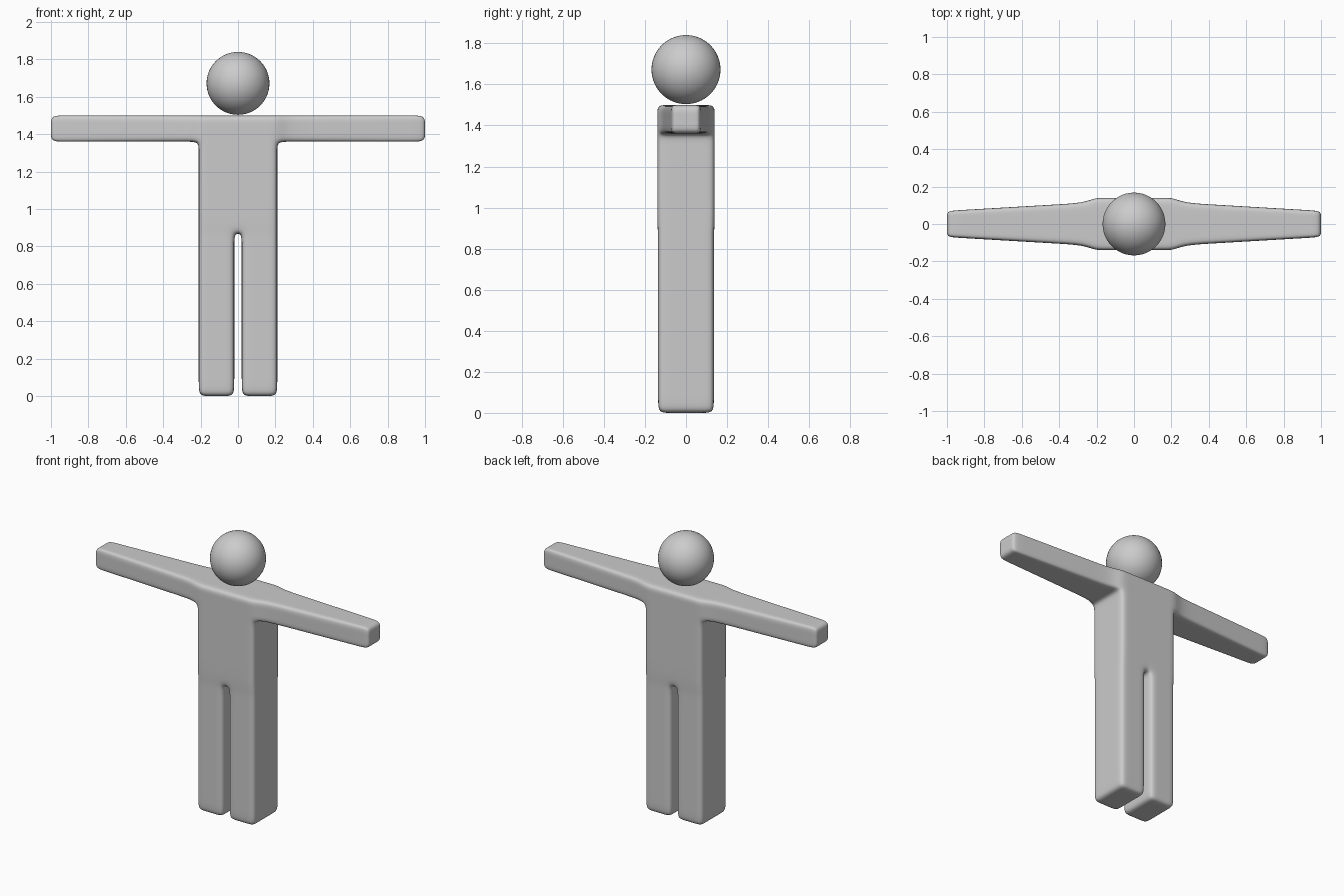
import bpy, bmesh

if "Cube" in bpy.data.objects:
    bpy.data.objects.remove(bpy.data.objects["Cube"])

grey = bpy.data.materials.new("plain grey")
grey.diffuse_color = (0.6, 0.6, 0.6, 1)
grey.use_nodes = True
grey.node_tree.nodes["Principled BSDF"].inputs["Base Color"].default_value = grey.diffuse_color

# Cage cuts: half the x cuts are mirrored; y cuts are fractions of half depth
XH = [0.02, 0.08, 0.15, 0.21, 0.27, 0.42, 0.68, 0.93, 1.0]
XS = [-x for x in reversed(XH)] + XH
YS = [-1, -0.6, 0.6, 1]
ZS = [0, 0.07, 0.45, 0.81, 0.87, 0.93, 1.15, 1.31, 1.36, 1.41, 1.45, 1.5]


def solid(i, j, k):
    """True where a cage cell belongs to the legs, torso or arms."""
    if not (0 <= i < len(XS) - 1 and 0 <= j < 3 and 0 <= k < len(ZS) - 1):
        return False
    x = abs(XS[i] + XS[i + 1]) / 2
    z = (ZS[k] + ZS[k + 1]) / 2
    if z > 1.36:
        return True
    return x < 0.21 and (z > 0.87 or x > 0.02)


def half_depth(x, z):
    x = abs(x)
    if x > 0.22:
        return 0.113 - (x - 0.27) * 0.043 / 0.73   # arms taper outwards
    return 0.14 if z > 0.9 else 0.136


# Body: outer faces of the solid cells, rounded by subdivision
bm = bmesh.new()
verts = {}


def vert(i, j, k):
    if (i, j, k) not in verts:
        x, z = XS[i], ZS[k]
        verts[i, j, k] = bm.verts.new((x, YS[j] * half_depth(x, z), z))
    return verts[i, j, k]


for i in range(len(XS) - 1):
    for j in range(3):
        for k in range(len(ZS) - 1):
            if not solid(i, j, k):
                continue
            for axis in range(3):
                for side in (0, 1):
                    n = [i, j, k]
                    n[axis] += 1 if side else -1
                    if solid(*n):
                        continue
                    a, b = (axis + 1) % 3, (axis + 2) % 3
                    quad = []
                    for da, db in ((0, 0), (1, 0), (1, 1), (0, 1)):
                        c = [i, j, k]
                        c[axis] += side
                        c[a] += da
                        c[b] += db
                        quad.append(vert(*c))
                    bm.faces.new(quad if side else quad[::-1])
bmesh.ops.recalc_face_normals(bm, faces=bm.faces)
for f in bm.faces:
    f.smooth = True
mesh = bpy.data.meshes.new("body")
bm.to_mesh(mesh)
bm.free()
body = bpy.data.objects.new("body", mesh)
bpy.context.collection.objects.link(body)
mesh.materials.append(grey)
sub = body.modifiers.new("rounding", 'SUBSURF')
sub.levels = sub.render_levels = 3

# Head
bpy.ops.mesh.primitive_uv_sphere_add(segments=48, ring_count=32, radius=0.168,
                                     location=(0, 0, 1.672))
head = bpy.context.object
head.name = "head"
head.data.materials.append(grey)
bpy.ops.object.shade_smooth()
